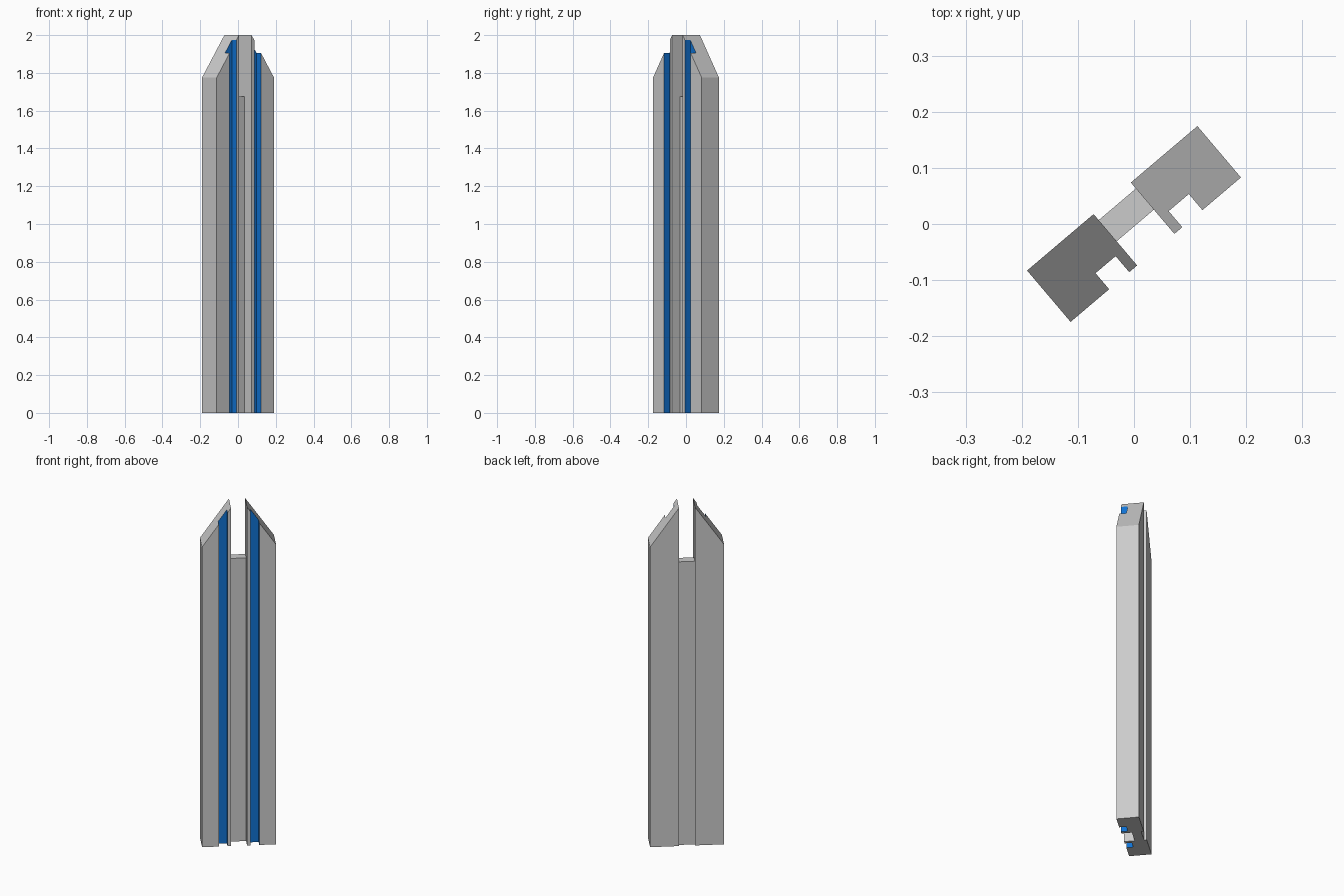
import bpy, math

if "Cube" in bpy.data.objects:
    bpy.data.objects.remove(bpy.data.objects["Cube"])

ANGLE = math.radians(40.3)
INNER, OUTER, HALF = 0.0435, 0.199, 0.06

# Blade cross-section, counter-clockwise; edges 2-3, 3-4 and 4-5 form the groove
PROFILE = [(INNER, HALF), (INNER, -HALF), (0.062, -HALF), (0.062, -0.0225),
           (0.109, -0.0225), (0.109, -HALF), (OUTER, -HALF), (OUTER, HALF)]
GROOVE_EDGES = (2, 3, 4)


def slope_z(u):
    """Height of the slanted top, peaking at the inner side."""
    return 2.0 - (abs(u) - INNER) / (OUTER - INNER) * 0.225


def make_object(name, verts, faces, material=None):
    mesh = bpy.data.meshes.new(name)
    used = sorted({i for f in faces for i in f})
    remap = {old: new for new, old in enumerate(used)}
    mesh.from_pydata([verts[i] for i in used], [],
                     [[remap[i] for i in f] for f in faces])
    obj = bpy.data.objects.new(name, mesh)
    obj.rotation_euler.z = ANGLE
    bpy.context.collection.objects.link(obj)
    if material:
        mesh.materials.append(material)
    return obj


blue = bpy.data.materials.new("blue")
blue.diffuse_color = (0.005, 0.17, 0.65, 1)
blue.use_nodes = True
blue.node_tree.nodes["Principled BSDF"].inputs["Base Color"].default_value = blue.diffuse_color

# Two mirrored tower blades, each with a blue-faced vertical groove
n = len(PROFILE)
for side, s in (("left", -1), ("right", 1)):
    verts = [(s * u, v, 0) for u, v in PROFILE]
    verts += [(s * u, v, slope_z(u)) for u, v in PROFILE]
    walls = [[i, (i + 1) % n, (i + 1) % n + n, i + n] for i in range(n)]
    caps = [list(range(n))[::-1], list(range(n, 2 * n))]
    if s < 0:
        walls = [f[::-1] for f in walls]
        caps = [f[::-1] for f in caps]
    grey = [f for i, f in enumerate(walls) if i not in GROOVE_EDGES]
    make_object(side + "_blade", verts, grey + caps)
    make_object(side + "_groove_glazing", verts,
                [walls[i] for i in GROOVE_EDGES], blue)

# Lower connecting core between the blades
front, back, top = -0.0035, 0.046, 1.675
bpy.ops.mesh.primitive_cube_add(size=1)
core = bpy.context.object
core.name = "connecting_core"
for vert in core.data.vertices:
    x, y, z = vert.co
    vert.co = (x * 2 * INNER, back if y > 0 else front, top if z > 0 else 0)
core.rotation_euler.z = ANGLE
